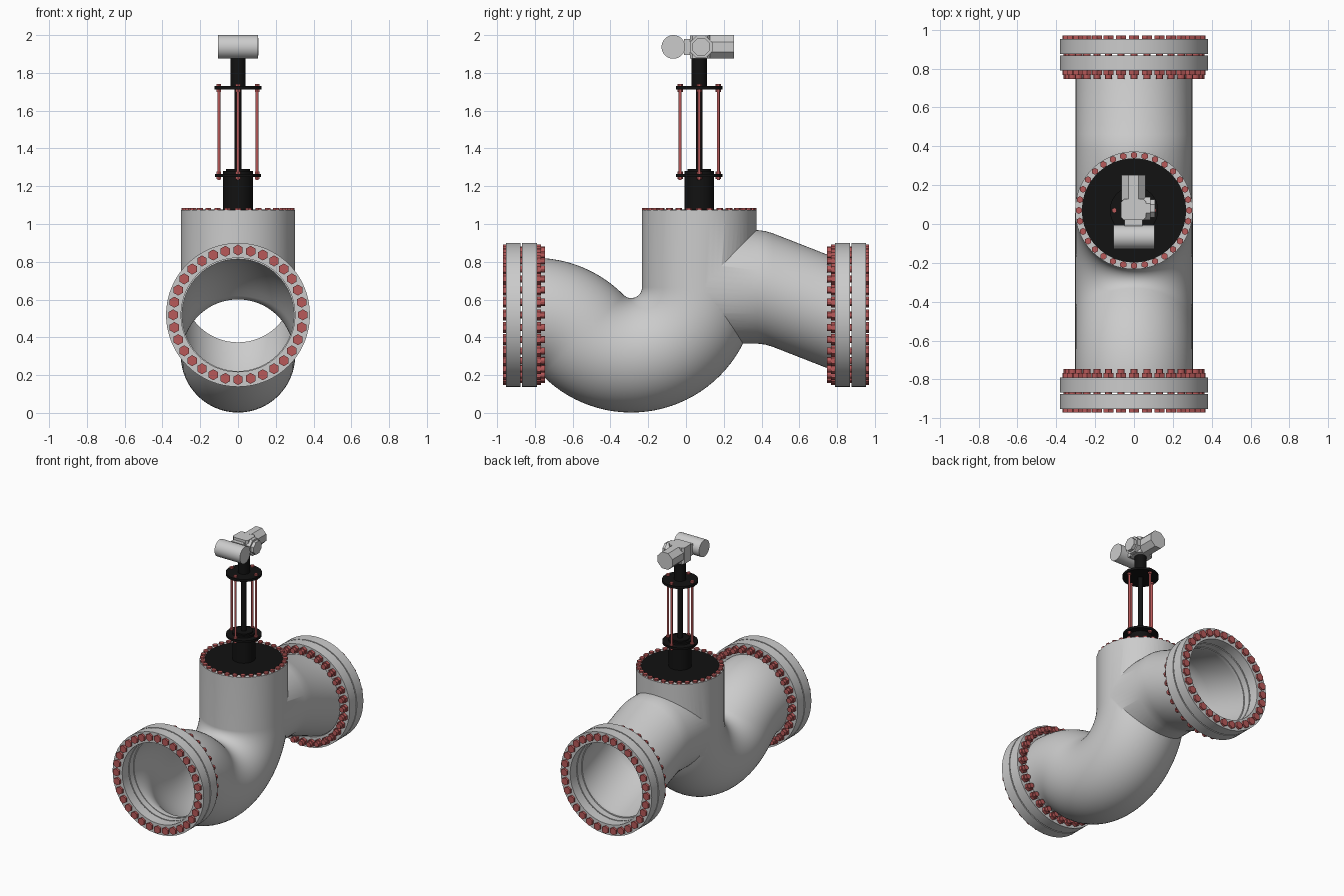
import bpy, bmesh
from math import sin, cos, pi, atan2, hypot
from mathutils import Vector, Matrix

if "Cube" in bpy.data.objects:
    bpy.data.objects.remove(bpy.data.objects["Cube"])

SY, CZ = 0.07, 0.519          # bonnet axis y, pipe axis z
X, Y, Z = Vector((1, 0, 0)), Vector((0, 1, 0)), Vector((0, 0, 1))


def material(name, col):
    m = bpy.data.materials.new(name)
    m.diffuse_color = (*col, 1)
    m.use_nodes = True
    m.node_tree.nodes["Principled BSDF"].inputs["Base Color"].default_value = m.diffuse_color
    return m


BLACK = material("black_paint", (0.006, 0.006, 0.006))
RED = material("red_steel", (0.48, 0.1, 0.1))


def smooth(ob):
    bpy.ops.object.select_all(action='DESELECT')
    ob.select_set(True)
    bpy.context.view_layer.objects.active = ob
    bpy.ops.object.shade_smooth_by_angle(angle=pi / 6)


def finish(name, bm, mat=None):
    bmesh.ops.recalc_face_normals(bm, faces=bm.faces)
    me = bpy.data.meshes.new(name)
    bm.to_mesh(me)
    bm.free()
    ob = bpy.data.objects.new(name, me)
    bpy.context.collection.objects.link(ob)
    if mat:
        me.materials.append(mat)
    smooth(ob)
    return ob


def prism(bm, start, axis, length, r, n=6, rot=0.0):
    mid = Vector(start) + axis * length / 2
    mat = (Matrix.Translation(mid) @ axis.to_track_quat('Z', 'Y').to_matrix().to_4x4()
           @ Matrix.Rotation(rot, 4, 'Z'))
    bmesh.ops.create_cone(bm, cap_ends=True, segments=n, radius1=r, radius2=r,
                          depth=abs(length), matrix=mat)


def box(bm, lo, hi):
    lo, hi = Vector(lo), Vector(hi)
    bmesh.ops.create_cube(bm, size=1, matrix=Matrix.Translation((lo + hi) / 2)
                          @ Matrix.Diagonal((*(hi - lo), 1)))


def loft(bm, rings, closed=False):
    vs = [[bm.verts.new(p) for p in ring] for ring in rings]
    n = len(vs[0])
    for a, b in zip(vs, vs[1:] + vs[:1] if closed else vs[1:]):
        for i in range(n):
            j = (i + 1) % n
            bm.faces.new((a[i], a[j], b[j], b[i]))
    if not closed:
        bm.faces.new(vs[0])
        bm.faces.new(vs[-1])


def pipe_ring(y, z, ang, r, n=64):
    """Circle about (0, y, z), facing along direction ang in the yz plane."""
    side = Vector((0, -sin(ang), cos(ang)))
    return [Vector((0, y, z)) + X * r * cos(2 * pi * i / n) + side * r * sin(2 * pi * i / n)
            for i in range(n)]


# Centre line of inlet and bonnet: two tangent bends, then straight up
C1, C2, R2 = (-0.8, 0.16), (-0.29, 0.665), 0.36
dy, dz = C2[0] - C1[0], C2[1] - C1[1]
R1, A = hypot(dy, dz) - R2, atan2(dz, dy)


def inlet_pipe(r, y0, z1):
    path = [(y0, C1[1] + R1, 0)]
    for i in range(13):
        t = pi / 2 + (A - pi / 2) * i / 12
        path.append((C1[0] + R1 * cos(t), C1[1] + R1 * sin(t), t - pi / 2))
    for i in range(1, 37):
        t = A - pi + (pi - A) * i / 36
        path.append((C2[0] + R2 * cos(t), C2[1] + R2 * sin(t), t + pi / 2))
    path.append((SY, z1, pi / 2))
    bm = bmesh.new()
    loft(bm, [pipe_ring(*p, r) for p in path])
    return finish("inlet_pipe", bm)


def outlet_pipe(r, y1):
    path = [(SY, 0.667), (0.38, 0.667), (0.42, 0.662), (0.46, 0.65), (0.79, 0.521), (y1, CZ)]
    bm = bmesh.new()
    loft(bm, [pipe_ring(y, z, 0, r) for y, z in path])
    return finish("outlet_pipe", bm)


def boolean(ob, other, op):
    m = ob.modifiers.new(op, 'BOOLEAN')
    m.operation, m.solver, m.object = op, 'EXACT', other
    bpy.context.view_layer.objects.active = ob
    bpy.ops.object.modifier_apply(modifier=m.name)
    bpy.data.objects.remove(other)


# Hollow valve body
body = inlet_pipe(0.303, -0.82, 1.073)
boolean(body, outlet_pipe(0.3005, 0.82), 'UNION')
bore = inlet_pipe(0.296, -0.9, 1.045)
boolean(bore, outlet_pipe(0.2935, 0.9), 'UNION')
boolean(body, bore, 'DIFFERENCE')
body.name = "valve_body"
smooth(body)

# Flange pairs and their bolts at each end
for s, end in ((-1, "front"), (1, "back")):
    for part, a, b in (("inner", 0.79, 0.868), ("outer", 0.876, 0.953)):
        bm = bmesh.new()
        loft(bm, [pipe_ring(s * y, CZ, 0, r) for r, y in
                  ((0.3015, a), (0.381, a), (0.381, b), (0.3015, b))], closed=True)
        finish(f"{end}_{part}_flange", bm)
    bm = bmesh.new()
    for i in range(32):
        t = 2 * pi * i / 32
        x, z = 0.343 * cos(t), CZ + 0.343 * sin(t)
        prism(bm, (x, s * 0.953, z), Y * s, 0.016, 0.029)
        prism(bm, (x, s * 0.768, z), Y * s, 0.022, 0.029)
        prism(bm, (x, s * 0.746, z), Y * s, 0.21, 0.019, 12)
    finish(f"{end}_flange_bolts", bm, RED)

# Bonnet cover and bolts
bm = bmesh.new()
prism(bm, (0, SY, 1.05), Z, 0.026, 0.268, 64)
finish("bonnet_cover", bm, BLACK)
bm = bmesh.new()
for i in range(32):
    t = 2 * pi * i / 32
    prism(bm, (0.284 * cos(t), SY + 0.284 * sin(t), 1.07), Z, 0.016, 0.018)
finish("bonnet_bolts", bm, RED)

# Gland, stem and yoke plates turned as one profile
profile = [(0.079, 1.06), (0.079, 1.25), (0.122, 1.25), (0.122, 1.266), (0.079, 1.266),
           (0.079, 1.28), (0.063, 1.28), (0.063, 1.29), (0.018, 1.29), (0.018, 1.712),
           (0.124, 1.712), (0.124, 1.73), (0.041, 1.73), (0.041, 1.885)]
bm = bmesh.new()
loft(bm, [[(r * cos(2 * pi * i / 48), SY + r * sin(2 * pi * i / 48), z) for i in range(48)]
          for r, z in profile])
finish("stem_and_yoke", bm, BLACK)

# Four yoke rods with nuts
bm = bmesh.new()
for i in range(4):
    x, y = 0.101 * cos(i * pi / 2), SY + 0.101 * sin(i * pi / 2)
    prism(bm, (x, y, 1.232), Z, 0.508, 0.008, 16)
    for z in (1.238, 1.266, 1.7, 1.73):
        prism(bm, (x, y, z), Z, 0.012, 0.014)
finish("yoke_rods", bm, RED)

# Actuator: motor drum, gearbox and octagonal covers
AZ = 1.9375
bm = bmesh.new()
prism(bm, (-0.106, -0.067, AZ), X, 0.212, 0.0625, 48)
finish("actuator_drum", bm)
bm = bmesh.new()
box(bm, (-0.05, -0.01, 1.895), (0.045, 0.04, 1.98))
box(bm, (-0.066, 0.02, 1.876), (0.062, 0.128, 1.999))
bmesh.ops.bevel(bm, geom=[e for e in bm.edges if abs((e.verts[0].co - e.verts[1].co).z) > 0.1],
                offset=0.015, segments=1, affect='EDGES')
prism(bm, (-0.002, 0.12, AZ), Y, 0.133, 0.067, 8, pi / 8)
prism(bm, (0.05, 0.08, AZ), X, 0.035, 0.064, 8, pi / 8)
prism(bm, (0.08, 0.08, AZ), X, 0.028, 0.05, 8, pi / 8)
finish("actuator_gearbox", bm)
